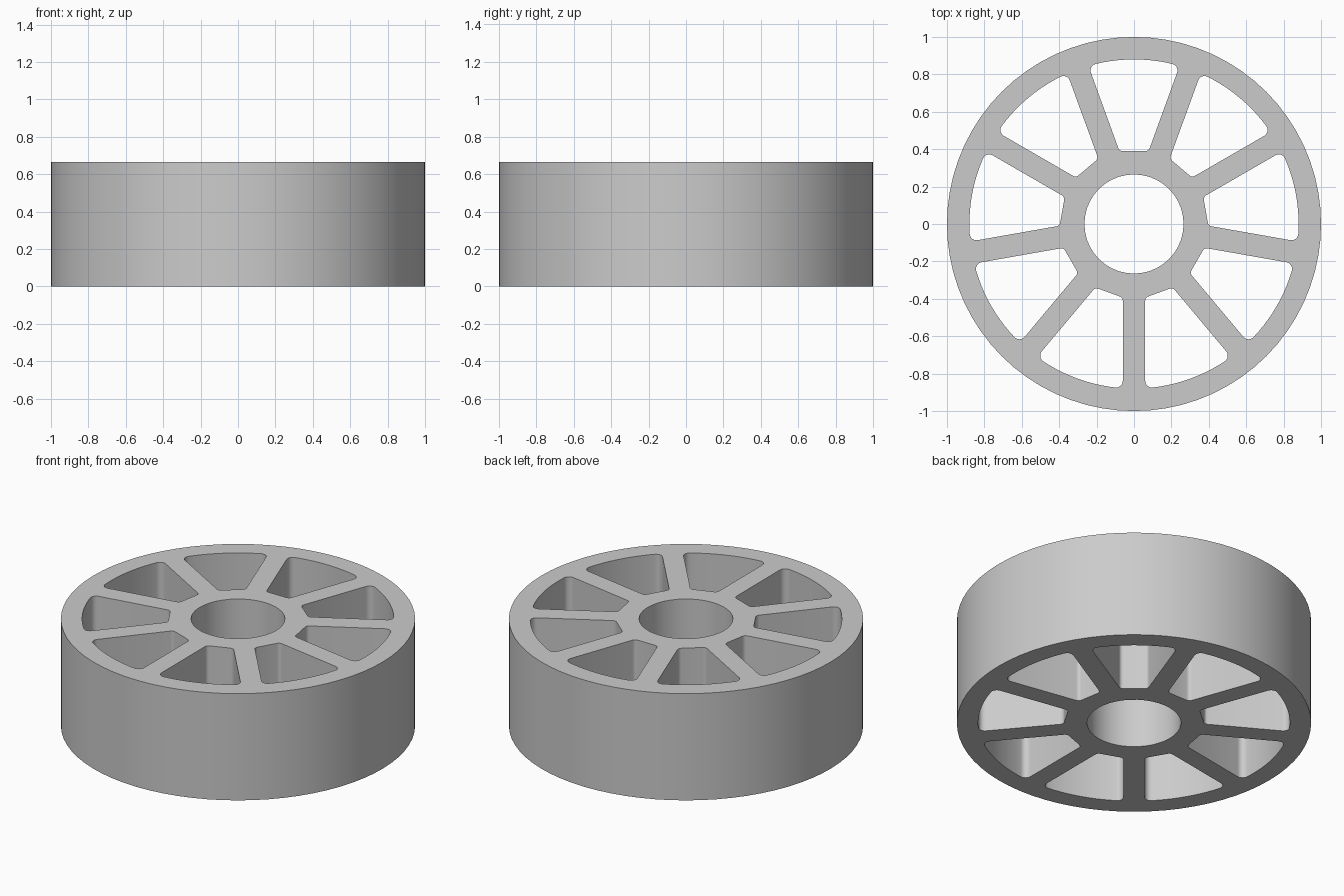
import bpy, bmesh
from math import sin, cos, pi, radians, sqrt, atan2

if "Cube" in bpy.data.objects:
    bpy.data.objects.remove(bpy.data.objects["Cube"])

HEIGHT, R_OUT, R_BORE = 0.665, 1.0, 0.265
R_POCKET, HUB_FLAT, HALF_SPOKE = 0.88, 0.39, 0.06
SPOKES = 9
MID = pi / SPOKES


def arc(cx, cy, r, a0, a1, n):
    return [(cx + r * cos(a0 + (a1 - a0) * i / n),
             cy + r * sin(a0 + (a1 - a0) * i / n)) for i in range(n + 1)]


def circle(r, n):
    return arc(0, 0, r, 0, 2 * pi, n)[:-1]


def rotate(pts, a):
    return [(x * cos(a) - y * sin(a), x * sin(a) + y * cos(a)) for x, y in pts]


def pocket():
    """Rounded opening beside a spoke lying along +x, mirrored about its mid angle."""
    ri, ro = 0.025, 0.036
    # hub-side corner
    v = HALF_SPOKE + ri
    u = (HUB_FLAT + ri - v * sin(MID)) / cos(MID)
    half = arc(u, v, ri, pi + MID, 1.5 * pi, 5)
    # rim-side corner
    v = HALF_SPOKE + ro
    u = sqrt((R_POCKET - ro) ** 2 - v * v)
    a = atan2(v, u)
    half += arc(u, v, ro, -pi / 2, a, 6)
    # rim arc up to the mid line
    half += arc(0, 0, R_POCKET, a, MID, 5)[1:]
    flipped = rotate([(x, -y) for x, y in half], 2 * MID)
    return half + flipped[::-1][1:]


# wheel outline with bore and pockets, filled and extruded
curve = bpy.data.curves.new("wheel_profile", 'CURVE')
curve.dimensions = '2D'
curve.fill_mode = 'BOTH'
curve.extrude = HEIGHT / 2
loops = [circle(R_OUT, 72), circle(R_BORE, 40)]
loops += [rotate(pocket(), radians(-90) + 2 * MID * i) for i in range(SPOKES)]
for pts in loops:
    s = curve.splines.new('POLY')
    s.points.add(len(pts) - 1)
    for p, (x, y) in zip(s.points, pts):
        p.co = (x, y, 0, 1)
    s.use_cyclic_u = True

tmp = bpy.data.objects.new("profile_tmp", curve)
bpy.context.collection.objects.link(tmp)
bpy.context.view_layer.update()
mesh = bpy.data.meshes.new_from_object(
    tmp.evaluated_get(bpy.context.evaluated_depsgraph_get()))
bpy.data.objects.remove(tmp)

# weld caps to walls and stand on the ground
bm = bmesh.new()
bm.from_mesh(mesh)
bmesh.ops.remove_doubles(bm, verts=bm.verts, dist=1e-4)
bmesh.ops.translate(bm, verts=bm.verts, vec=(0, 0, HEIGHT / 2))
bmesh.ops.recalc_face_normals(bm, faces=bm.faces)
bm.to_mesh(mesh)
bm.free()

wheel = bpy.data.objects.new("spoked_wheel", mesh)
bpy.context.collection.objects.link(wheel)
bpy.context.view_layer.objects.active = wheel
wheel.select_set(True)
bpy.ops.object.shade_smooth_by_angle(angle=radians(30))
